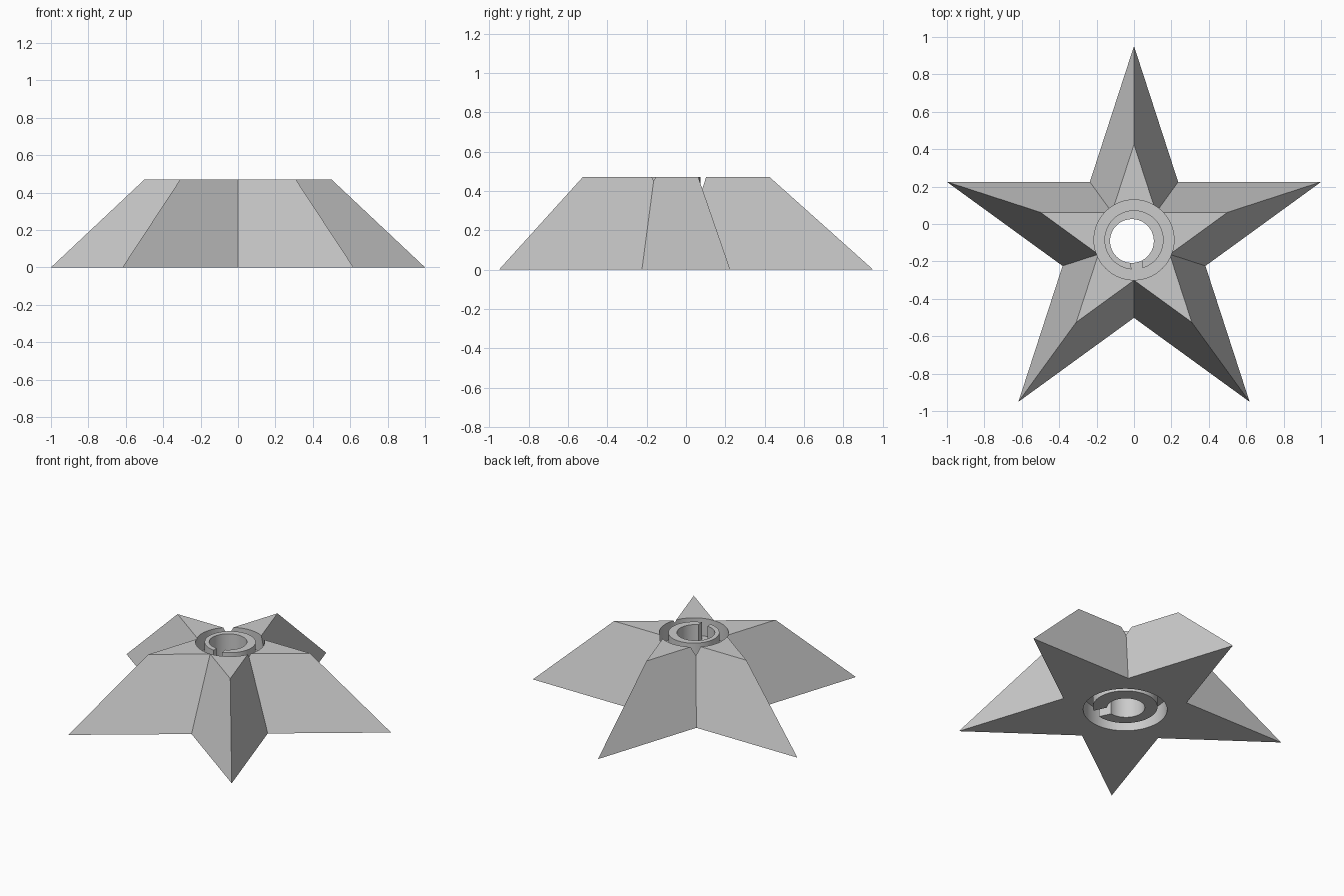
import bpy, bmesh
from math import sin, cos, pi, radians
from mathutils import Matrix

if bpy.data.objects.get("Cube"):
    bpy.data.objects.remove(bpy.data.objects["Cube"])

HEIGHT = 0.47
STAR_Y = -0.1          # centre of the star
BORE_Y = -0.085        # centre of the bores


def finish(bm, name):
    bmesh.ops.recalc_face_normals(bm, faces=bm.faces)
    mesh = bpy.data.meshes.new(name)
    bm.to_mesh(mesh)
    bm.free()
    ob = bpy.data.objects.new(name, mesh)
    bpy.context.collection.objects.link(ob)
    return ob


def ring_cutter(name, inner, outer, z0, z1, steps=96):
    """Square-section ring, revolved about the bore axis."""
    bm = bmesh.new()
    profile = [(inner, z0), (outer, z0), (outer, z1), (inner, z1)]
    loops = [[bm.verts.new((r * cos(2 * pi * i / steps), BORE_Y + r * sin(2 * pi * i / steps), z))
              for r, z in profile] for i in range(steps)]
    for i in range(steps):
        a, b = loops[i], loops[(i + 1) % steps]
        for j in range(4):
            k = (j + 1) % 4
            bm.faces.new((a[j], b[j], b[k], a[k]))
    return finish(bm, name)


def disc_cutter(name, x, y, radius, z0, z1):
    bm = bmesh.new()
    bmesh.ops.create_cone(bm, cap_ends=True, segments=96, radius1=radius, radius2=radius,
                          depth=z1 - z0, matrix=Matrix.Translation((x, y, (z0 + z1) / 2)))
    return finish(bm, name)


def slot_cutter(name, angle, reach, width, z0, z1):
    """Radial slot from the bore axis outwards."""
    bm = bmesh.new()
    place = (Matrix.Translation((0, BORE_Y, (z0 + z1) / 2)) @ Matrix.Rotation(radians(angle), 4, 'Z')
             @ Matrix.Translation((reach / 2, 0, 0)) @ Matrix.Diagonal((reach, width, z1 - z0, 1)))
    bmesh.ops.create_cube(bm, size=1, matrix=place)
    return finish(bm, name)


# Tapered five-pointed star
bm = bmesh.new()
rings = []
for scale, z in ((1, 0), (0.5, HEIGHT)):
    ring = []
    for i in range(10):
        r = scale * (1.0515 if i % 2 == 0 else 0.4016)
        a = pi / 2 + i * pi / 5
        ring.append(bm.verts.new((r * cos(a), STAR_Y + r * sin(a), z)))
    rings.append(ring)
low, high = rings
bm.faces.new(low)
bm.faces.new(high)
for i in range(10):
    j = (i + 1) % 10
    bm.faces.new((low[i], low[j], high[j], high[i]))
star = finish(bm, "star_body")

# Through bore, ring grooves around the hubs, and hub slots
cutters = [
    disc_cutter("through_bore", -0.011, -0.091, 0.117, -0.1, 0.6),
    disc_cutter("bottom_recess", 0, BORE_Y, 0.26, -0.1, 0.02),
    ring_cutter("top_groove", 0.158, 0.214, 0.35, 0.6),
    ring_cutter("bottom_groove", 0.2, 0.26, -0.05, 0.12),
    slot_cutter("top_slot", -84, 0.18, 0.06, 0.35, 0.6),
    slot_cutter("bottom_slot", -65, 0.23, 0.08, -0.05, 0.12),
]
for cutter in cutters:
    mod = star.modifiers.new(cutter.name, 'BOOLEAN')
    mod.operation = 'DIFFERENCE'
    mod.solver = 'EXACT'
    mod.object = cutter

# Bake the cuts and discard the cutters
graph = bpy.context.evaluated_depsgraph_get()
cut_mesh = bpy.data.meshes.new_from_object(star.evaluated_get(graph))
star.modifiers.clear()
star.data = cut_mesh
for cutter in cutters:
    bpy.data.objects.remove(cutter)

# Single grey finish
grey = bpy.data.materials.new("plain grey")
grey.use_nodes = True
colour = (0.6, 0.6, 0.6, 1)
grey.diffuse_color = colour
grey.node_tree.nodes["Principled BSDF"].inputs["Base Color"].default_value = colour
star.data.materials.clear()
star.data.materials.append(grey)

bpy.ops.object.select_all(action='DESELECT')
star.select_set(True)
bpy.context.view_layer.objects.active = star
bpy.ops.object.shade_smooth_by_angle(angle=radians(25))
